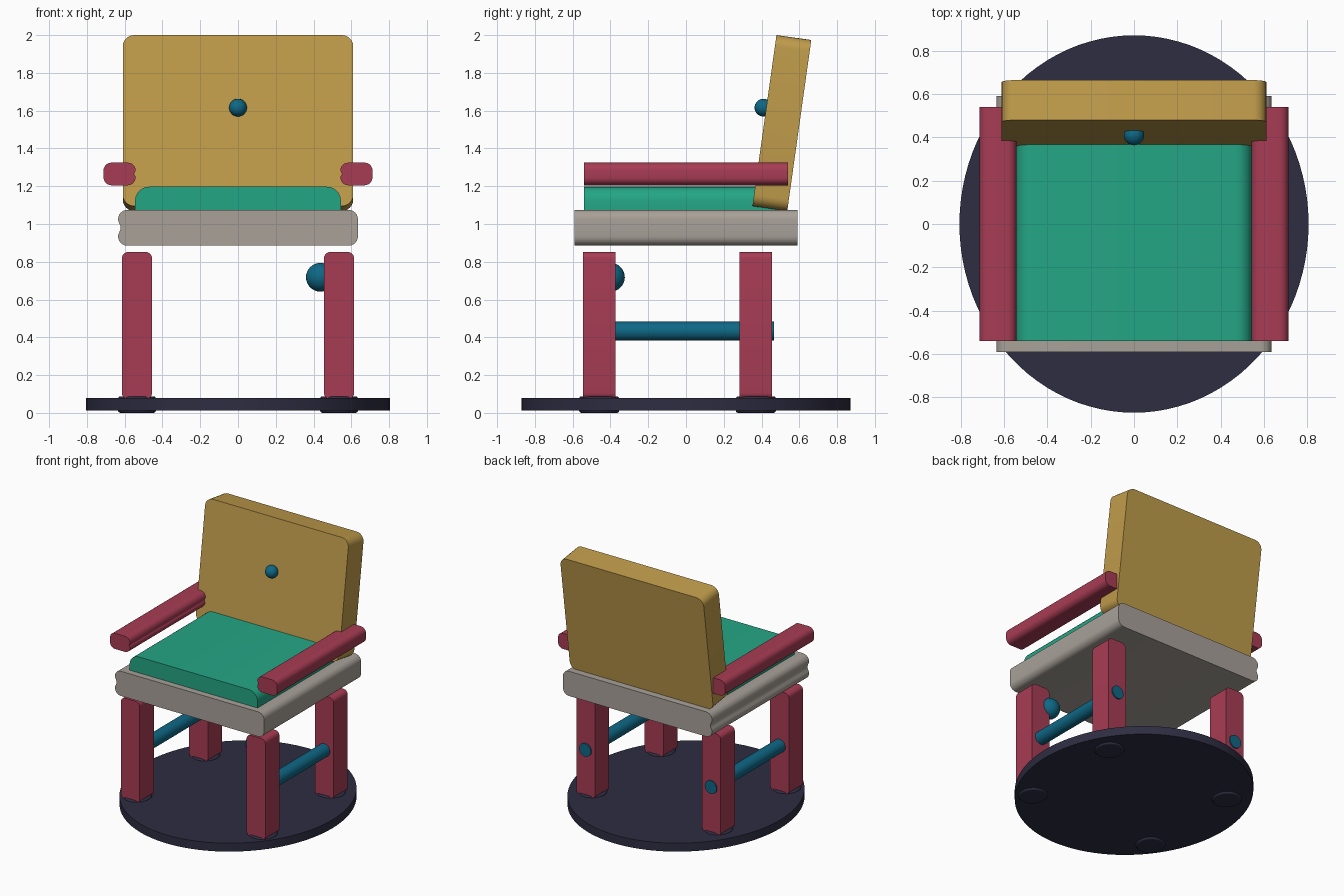
import bpy
import bmesh
from math import radians, sin, cos, pi

cube = bpy.data.objects.get("Cube")
if cube:
    bpy.data.objects.remove(cube, do_unlink=True)


def material(name, rgb):
    """Flat colour from sRGB bytes, stored as linear values."""
    lin = [((c / 255 + 0.055) / 1.055) ** 2.4 for c in rgb] + [1]
    m = bpy.data.materials.new(name)
    m.use_nodes = True
    m.diffuse_color = lin
    m.node_tree.nodes["Principled BSDF"].inputs["Base Color"].default_value = lin
    return m


GOLD = material("gold", (192, 156, 75))
GREEN = material("green", (36, 166, 133))
RED = material("red", (168, 60, 84))
GREY = material("warm grey", (168, 161, 153))
TEAL = material("teal", (14, 104, 134))
NAVY = material("dark navy", (46, 45, 66))


def finish(obj, name, mat):
    obj.name = obj.data.name = name
    obj.data.materials.append(mat)
    bpy.ops.object.select_all(action='DESELECT')
    obj.select_set(True)
    bpy.context.view_layer.objects.active = obj
    bpy.ops.object.shade_smooth_by_angle(angle=radians(35))
    return obj


def slab(name, mat, size, loc, radius, groove=0, flat_bottom=False, flip=1):
    """Rounded outline in the XZ plane extruded along y; groove dents the -x side."""
    w, d, h = (s / 2 for s in size)
    outline = []
    for k, (sx, sz) in enumerate([(1, 1), (-1, 1), (-1, -1), (1, -1)]):
        if flat_bottom and sz < 0:
            outline.append((sx * w, sz * h))
            continue
        for i in range(7):
            a = pi / 2 * (k + i / 6)
            outline.append((sx * (w - radius) + radius * cos(a),
                            sz * (h - radius) + radius * sin(a)))
        if groove and k == 1:
            span = h - radius
            for i in range(1, 12):
                t = i / 12
                dent = groove * (1 - cos(2 * pi * t)) / 2
                outline.append((dent - w, span * (1 - 2 * t)))
    bm = bmesh.new()
    face = bm.faces.new([bm.verts.new((x * flip, -d, z)) for x, z in outline])
    ext = bmesh.ops.extrude_face_region(bm, geom=[face])
    verts = [g for g in ext["geom"] if isinstance(g, bmesh.types.BMVert)]
    bmesh.ops.translate(bm, verts=verts, vec=(0, 2 * d, 0))
    bmesh.ops.recalc_face_normals(bm, faces=bm.faces)
    mesh = bpy.data.meshes.new(name)
    bm.to_mesh(mesh)
    bm.free()
    obj = bpy.data.objects.new(name, mesh)
    bpy.context.collection.objects.link(obj)
    obj.location = loc
    return finish(obj, name, mat)


def rod(name, mat, radius, length, loc, rot=(0, 0, 0), segments=32):
    bpy.ops.mesh.primitive_cylinder_add(vertices=segments, radius=radius,
                                        depth=length, location=loc, rotation=rot)
    return finish(bpy.context.object, name, mat)


def ball(name, mat, radius, loc):
    bpy.ops.mesh.primitive_uv_sphere_add(segments=32, ring_count=16,
                                         radius=radius, location=loc)
    return finish(bpy.context.object, name, mat)


# Oval base plate
base = rod("base_plate", NAVY, 1, 0.065, (0, 0, 0.0455), segments=96)
base.scale = (0.805, 0.87, 1)

# Legs with their feet, stretchers and armrests, on both sides
for side, sx in (("left", 1), ("right", -1)):
    for end, y in (("front", -0.46), ("back", 0.37)):
        x = sx * 0.535
        slab(f"{end}_{side}_leg", RED, (0.16, 0.172, 0.78), (x, y, 0.462), 0.035)
        foot = rod(f"{end}_{side}_foot", NAVY, 0.1, 0.088, (x, y, 0.044))
        foot.scale = (1, 1.06, 1)
        bevel = foot.modifiers.new("soft_rim", 'BEVEL')
        bevel.width = 0.012
        bevel.segments = 3
    rod(f"{side}_stretcher", TEAL, 0.05, 0.925, (sx * 0.535, 0.0025, 0.433),
        (pi / 2, 0, 0))
    slab(f"{side}_armrest", RED, (0.17, 1.08, 0.12), (sx * 0.627, 0, 1.265),
         0.042, groove=0.008, flip=sx)

# Seat and cushion
slab("seat", GREY, (1.27, 1.18, 0.19), (0, 0, 0.98), 0.05, groove=0.014)
slab("cushion", GREEN, (1.09, 1.03, 0.125), (0, -0.025, 1.135), 0.075,
     flat_bottom=True)

# Leaning backrest with its button
back = slab("backrest", GOLD, (1.22, 0.186, 0.914), (0, 0.5075, 1.5345), 0.06)
back.rotation_euler.x = radians(-8)
ball("backrest_button", TEAL, 0.047, (0, 0.41, 1.616))

# Round knob on the inner side of a front leg
ball("leg_knob", TEAL, 0.076, (0.436, -0.4, 0.718))
